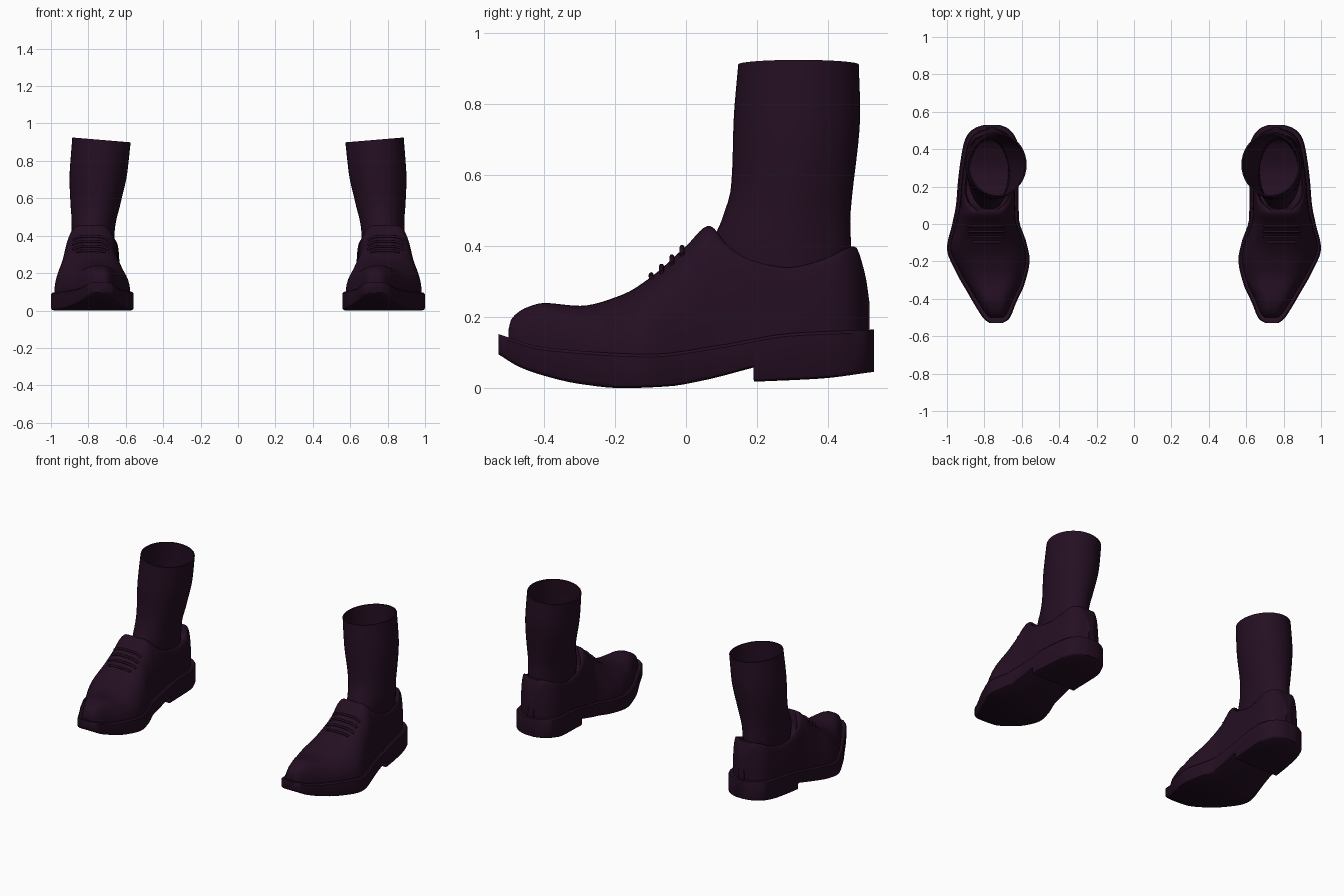
import bpy
import bmesh
from math import sin, cos, pi, radians

cube = bpy.data.objects.get("Cube")
if cube:
    bpy.data.objects.remove(cube, do_unlink=True)

leather = bpy.data.materials.new("dark_plum")
plum = (0.0176, 0.0046, 0.0160, 1)
leather.diffuse_color = plum
leather.use_nodes = True
shader = leather.node_tree.nodes["Principled BSDF"]
shader.inputs["Base Color"].default_value = plum
shader.inputs["Roughness"].default_value = 0.8


def smooth_curve(*keys):
    """Return a function that passes smoothly through (position, value) keys."""
    pos = [k[0] for k in keys]
    val = [k[1] for k in keys]
    last = len(keys) - 1
    slope = [(val[i + 1] - val[i]) / (pos[i + 1] - pos[i]) for i in range(last)]
    tangent = [slope[0]]
    for before, after in zip(slope, slope[1:]):
        same_way = before * after > 0
        tangent.append(2 * before * after / (before + after) if same_way else 0)
    tangent.append(slope[-1])

    def evaluate(p):
        p = min(max(p, pos[0]), pos[-1])
        i = max(j for j in range(last) if pos[j] <= p)
        step = pos[i + 1] - pos[i]
        t = (p - pos[i]) / step
        ease = t * t * (3 - 2 * t)
        return (val[i] + (val[i + 1] - val[i]) * ease
                + step * t * (1 - t) * ((1 - t) * tangent[i] - t * tangent[i + 1]))
    return evaluate


def finish(obj):
    obj.data.materials.append(leather)
    bpy.context.view_layer.objects.active = obj
    obj.select_set(True)
    if obj.type == "MESH":
        bpy.ops.object.shade_smooth_by_angle(angle=radians(40))
    obj.select_set(False)


def loft(name, rings, side):
    """Skin a row of closed rings, cap both ends, and place it on one side."""
    bm = bmesh.new()
    rows = [[bm.verts.new((x * side, y, z)) for x, y, z in ring] for ring in rings]
    for a, b in zip(rows, rows[1:]):
        for i in range(len(a)):
            bm.faces.new((a[i - 1], a[i], b[i], b[i - 1]))
    bm.faces.new(rows[0])
    bm.faces.new(rows[-1])
    bmesh.ops.recalc_face_normals(bm, faces=bm.faces)
    mesh = bpy.data.meshes.new(name)
    bm.to_mesh(mesh)
    bm.free()
    obj = bpy.data.objects.new(name, mesh)
    bpy.context.collection.objects.link(obj)
    finish(obj)


def stations(start, end, count):
    """Positions crowded toward both ends, where the outline turns quickly."""
    mid, half = (start + end) / 2, (end - start) / 2
    return [mid - half * cos(pi * i / count) for i in range(count + 1)]


# Plan outline of the sole, as inner and outer edges along the length
inner = smooth_curve((-.528, .70), (-.51, .67), (-.42, .63), (-.32, .585), (-.19, .558),
                     (-.1, .575), (.03, .615), (.2, .618), (.4, .614), (.46, .632),
                     (.5, .66), (.52, .69), (.53, .72))
outer = smooth_curve((-.528, .775), (-.51, .80), (-.46, .835), (-.37, .888), (-.26, .95),
                     (-.13, 1.0), (0, .972), (.1, .952), (.24, .94), (.4, .917),
                     (.46, .90), (.5, .87), (.52, .835), (.53, .80))
# Heights along the length
welt = smooth_curve((-.528, .152), (-.4, .115), (-.1, .096), (.1, .122), (.3, .155), (.53, .165))
tread = smooth_curve((-.528, .095), (-.47, .06), (-.4, .035), (-.3, .012), (-.18, 0),
                     (-.05, .005), (.05, .022), (.19, .058))
heel_tread = smooth_curve((.19, .018), (.38, .027), (.53, .046))
ridge = smooth_curve((-.5, .165), (-.494, .19), (-.48, .208), (-.45, .227), (-.4, .24),
                     (-.3, .232), (-.18, .263), (-.1, .312), (0, .40), (.065, .457),
                     (.12, .40), (.18, .362), (.29, .34), (.38, .36), (.475, .40),
                     (.505, .32), (.513, .27), (.517, .24))
# Half width of the flat top (foot opening) and how far it is sunk
opening = smooth_curve((-.5, .01), (-.1, .02), (0, .035), (.065, .05), (.12, .105), (.2, .13),
                       (.3, .132), (.4, .115), (.45, .085), (.475, .05), (.517, .01))
sunk = smooth_curve((-.5, 0), (.065, 0), (.1, .05), (.44, .05), (.475, 0), (.517, 0))


def sole_ring(y, bottom):
    left, right, top = inner(y), outer(y), welt(y)
    base = bottom(y)
    edge = [(0.008, top), (0, top - .008), (0, base + .012), (.004, base + .004), (.014, base)]
    ring = [(left + dx, y, z) for dx, z in edge]
    return ring + [(right - dx, y, z) for dx, z in reversed(edge)]


def upper_arch(y):
    """One cross-section of the shoe body, from inner welt to outer welt."""
    plan = y * 1.04
    left, right = inner(plan) + .018, outer(plan) - .018
    mid, half = (left + right) / 2, (right - left) / 2
    low, high = welt(y) - .01, ridge(y)
    flat = min(opening(y), half * .85)
    wall = []
    for i in range(13):
        a = pi / 2 * i / 12
        reach = flat + (half - flat) * max(cos(a), 0) ** .8
        wall.append((reach, low + (high - low) * sin(a) ** .9))
    wall += [(flat * f, high - sunk(y)) for f in (.93, .6, .25)]
    arch = [(mid - r, y, z) for r, z in wall]
    return arch + [(mid + r, y, z) for r, z in reversed(wall)]


# Leg tube: centre and radii by height
leg_x = smooth_curve((.25, .775), (.4, .775), (.56, .763), (.75, .745), (.912, .73))
leg_y = smooth_curve((.25, .28), (.4, .27), (.48, .283), (.56, .298), (.75, .312), (.912, .317))
leg_rx = smooth_curve((.25, .11), (.4, .114), (.48, .119), (.56, .132), (.75, .154), (.912, .156))
leg_ry = smooth_curve((.25, .16), (.4, .195), (.48, .18), (.56, .172), (.75, .178), (.912, .17))


def leg_ring(z, inset):
    ring = []
    lean = .08 * max(0, (z - .6) / .3)
    for i in range(40):
        a = 2 * pi * i / 40
        dx = (leg_rx(z) - inset) * cos(a)
        dy = (leg_ry(z) - inset) * sin(a)
        ring.append((leg_x(z) + dx, leg_y(z) + dy, z + lean * dx))
    return ring


def lace(name, y, side):
    data = bpy.data.curves.new(name, "CURVE")
    data.dimensions = "3D"
    data.bevel_depth = .007
    data.bevel_resolution = 2
    data.use_fill_caps = True
    arch = upper_arch(y)
    mid = (arch[0][0] + arch[-1][0]) / 2
    path = [p for p in arch if abs(p[0] - mid) < .1]
    line = data.splines.new("POLY")
    line.points.add(len(path) - 1)
    for point, (x, py, z) in zip(line.points, path):
        point.co = (x * side, py - .003, z + .004, 1)
    obj = bpy.data.objects.new(name, data)
    bpy.context.collection.objects.link(obj)
    finish(obj)


for label, side in (("left", 1), ("right", -1)):
    # Sole with a stepped heel block
    rings = [sole_ring(y, tread) for y in stations(-.528, .19, 40)]
    rings += [sole_ring(y, heel_tread) for y in stations(.191, .53, 24)]
    loft(label + "_sole", rings, side)

    # Shoe body in two runs that meet at the top of the tongue
    front = stations(-.5, .065, 44)
    back = stations(.065, .517, 44)[1:]
    loft(label + "_shoe_upper", [upper_arch(y) for y in front + back], side)

    # Hollow leg: outside going up, inside coming back down to a floor
    heights = [.25 + .662 * i / 24 for i in range(25)]
    tube = [leg_ring(z, 0) for z in heights]
    tube += [leg_ring(z, .008) for z in reversed(heights[1:])]
    loft(label + "_sock", tube, side)

    # Laces across the instep
    for n, y in enumerate((-.095, -.066, -.037, -.008)):
        lace(f"{label}_lace_{n + 1}", y, side)
